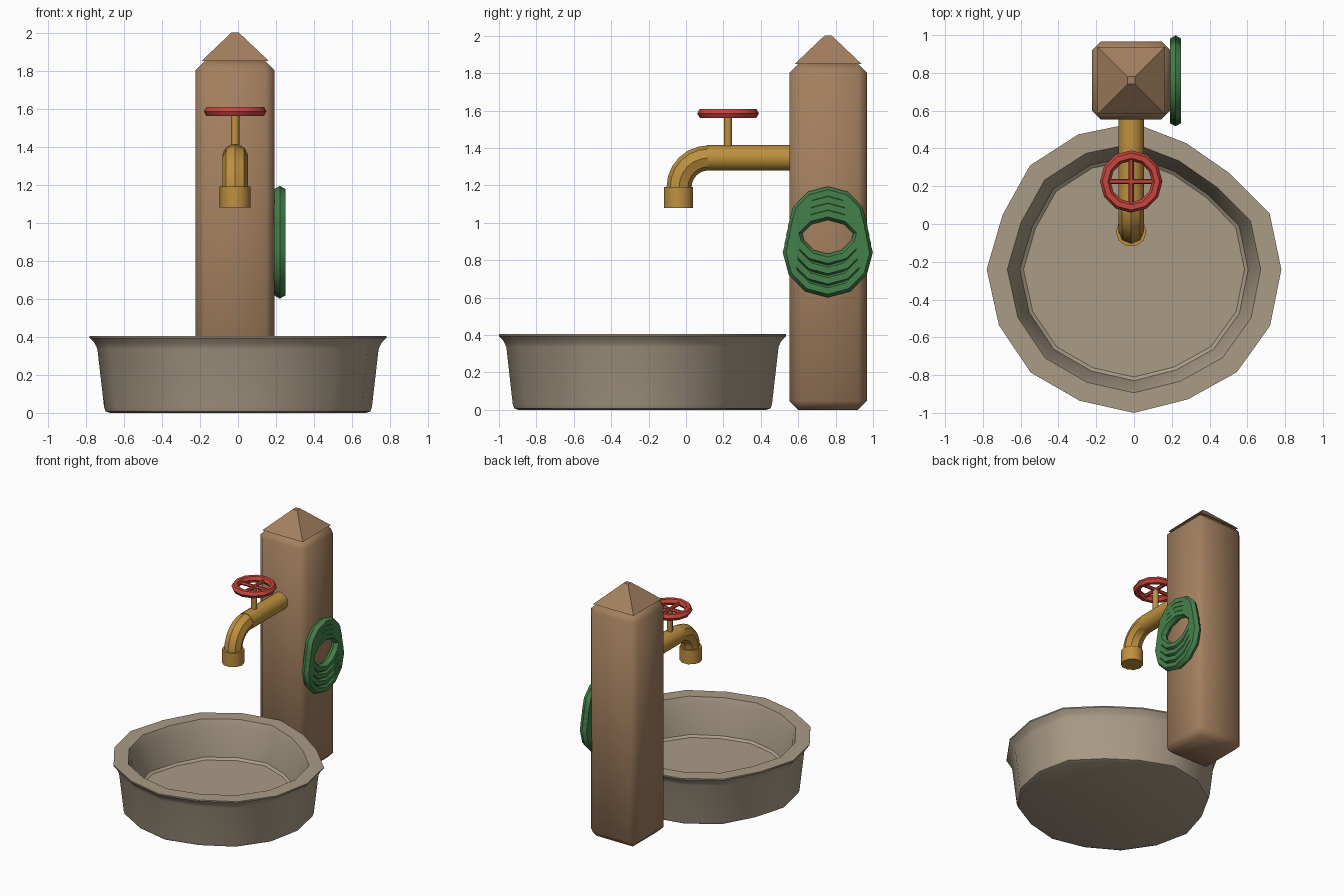
import bpy, bmesh, math
from mathutils import Vector

if "Cube" in bpy.data.objects:
    bpy.data.objects.remove(bpy.data.objects["Cube"])

CX = -0.015            # centre line of post and tap
POST_Y = 0.76


def material(name, rgb):
    m = bpy.data.materials.new(name)
    m.diffuse_color = (*rgb, 1)
    m.use_nodes = True
    m.node_tree.nodes["Principled BSDF"].inputs["Base Color"].default_value = m.diffuse_color
    return m


STONE = material("stone", (0.40, 0.33, 0.24))
WOOD = material("wood", (0.37, 0.215, 0.115))
BRASS = material("brass", (0.52, 0.28, 0.05))
RED = material("red paint", (0.58, 0.06, 0.045))
GREEN = material("green rubber", (0.06, 0.22, 0.07))


def finish(name, bm, mat, angle=None):
    bmesh.ops.recalc_face_normals(bm, faces=bm.faces)
    me = bpy.data.meshes.new(name)
    bm.to_mesh(me)
    bm.free()
    ob = bpy.data.objects.new(name, me)
    bpy.context.collection.objects.link(ob)
    me.materials.append(mat)
    if angle:
        bpy.ops.object.select_all(action='DESELECT')
        ob.select_set(True)
        bpy.context.view_layer.objects.active = ob
        bpy.ops.object.shade_smooth_by_angle(angle=math.radians(angle))
    return ob


def loft(name, rings, mat, angle=None, closed=False):
    """Skin a list of equal-length point rings; cap the ends unless closed."""
    bm = bmesh.new()
    vr = [[bm.verts.new(p) for p in r] for r in rings]
    n = len(vr[0])
    pairs = list(zip(vr, vr[1:])) + ([(vr[-1], vr[0])] if closed else [])
    for a, b in pairs:
        for i in range(n):
            j = (i + 1) % n
            bm.faces.new((a[i], a[j], b[j], b[i]))
    if not closed:
        bm.faces.new(vr[0])
        bm.faces.new(vr[-1])
    return finish(name, bm, mat, angle)


def circle(c, u, v, r, n, start=0.0):
    c, u, v = Vector(c), Vector(u), Vector(v)
    return [c + r * (math.cos(start + math.tau * i / n) * u
                     + math.sin(start + math.tau * i / n) * v) for i in range(n)]


def torus(name, c, u, v, major, minor, n, mat):
    u, v = Vector(u), Vector(v)
    w = u.cross(v)
    rings = []
    for i in range(n):
        a = math.tau * i / n
        d = u * math.cos(a) + v * math.sin(a)
        rings.append(circle(Vector(c) + d * major, d, w, minor, 6))
    return loft(name, rings, mat, 30, closed=True)


X, Y, Z = (1, 0, 0), (0, 1, 0), (0, 0, 1)

# Hand-hewn basin: one profile swept round an uneven sixteen-sided outline
outline = [.76, .745, .77, .78, .78, .777, .718, .723,
           .775, .773, .778, .753, .78, .774, .773, .753]
profile = [(.865, 0), (.893, .008), (.903, .03), (.948, .335), (.965, .365),
           (1, .395), (1, .405), (.86, .405), (.835, .36), (.775, .13), (.75, .115)]
rings = []
for f, z in profile:
    ring = []
    for i, r in enumerate(outline):
        a = math.tau * i / 16 - math.pi / 2
        ring.append((r * f * math.cos(a), -0.24 + r * f * math.sin(a), z))
    rings.append(ring)
loft("basin", rings, STONE, 38)

# Chamfered wooden post
bm = bmesh.new()
bmesh.ops.create_cube(bm, size=1)
for v in bm.verts:
    v.co = (CX + v.co.x * 0.415, POST_Y + v.co.y * 0.415, (v.co.z + 0.5) * 1.85)
bmesh.ops.bevel(bm, geom=bm.edges[:], offset=0.048, segments=1, affect='EDGES')
finish("post", bm, WOOD, 46)

# Pyramid cap with a tiny flat tip
q = math.pi / 4
loft("post_cap", [circle((CX, POST_Y, 1.85), X, Y, 0.178 * math.sqrt(2), 4, q),
                  circle((CX, POST_Y, 2.0), X, Y, 0.02 * math.sqrt(2), 4, q)], WOOD)

# Straight tap pipe, bent spout and outlet collar
loft("tap_pipe", [circle((CX, 0.57, 1.347), X, Z, 0.068, 16),
                  circle((CX, 0.115, 1.347), X, Z, 0.068, 16)], BRASS, 30)
bend = []
for i in range(7):
    a = math.pi / 2 * i / 6
    d = Vector((0, -math.sin(a), math.cos(a)))
    bend.append(circle(Vector((CX, 0.12, 1.19)) + 0.157 * d, X, d, 0.067, 8))
loft("spout", bend, BRASS, 30)
loft("outlet_collar", [circle((CX, -0.04, z), X, Y, 0.081, 10) for z in (1.08, 1.19)],
     BRASS, 40)

# Valve stem and hand wheel with crossed spokes
HY = 0.225
loft("valve_stem", [circle((CX, HY, z), X, Y, 0.022, 8) for z in (1.38, 1.59)], BRASS, 50)
torus("hand_wheel", (CX, HY, 1.585), X, Y, 0.137, 0.028, 12, RED)
for k, (d, s) in enumerate(((X, Y), (Y, X))):
    c, d = Vector((CX, HY, 1.585)), Vector(d)
    loft(f"wheel_spoke_{k + 1}", [circle(c + d * t, s, Z, 0.014, 6) for t in (-0.13, 0.13)],
         RED, 30)

# Coiled hose: four overlapping loops on the right side of the post
for k in range(4):
    outer = 0.214 + 0.009 * k
    torus(f"hose_loop_{k + 1}", (0.22, POST_Y - 0.002, 0.98 - 0.046 * k), Y, Z,
          outer - 0.034, 0.034, 12, GREEN)
